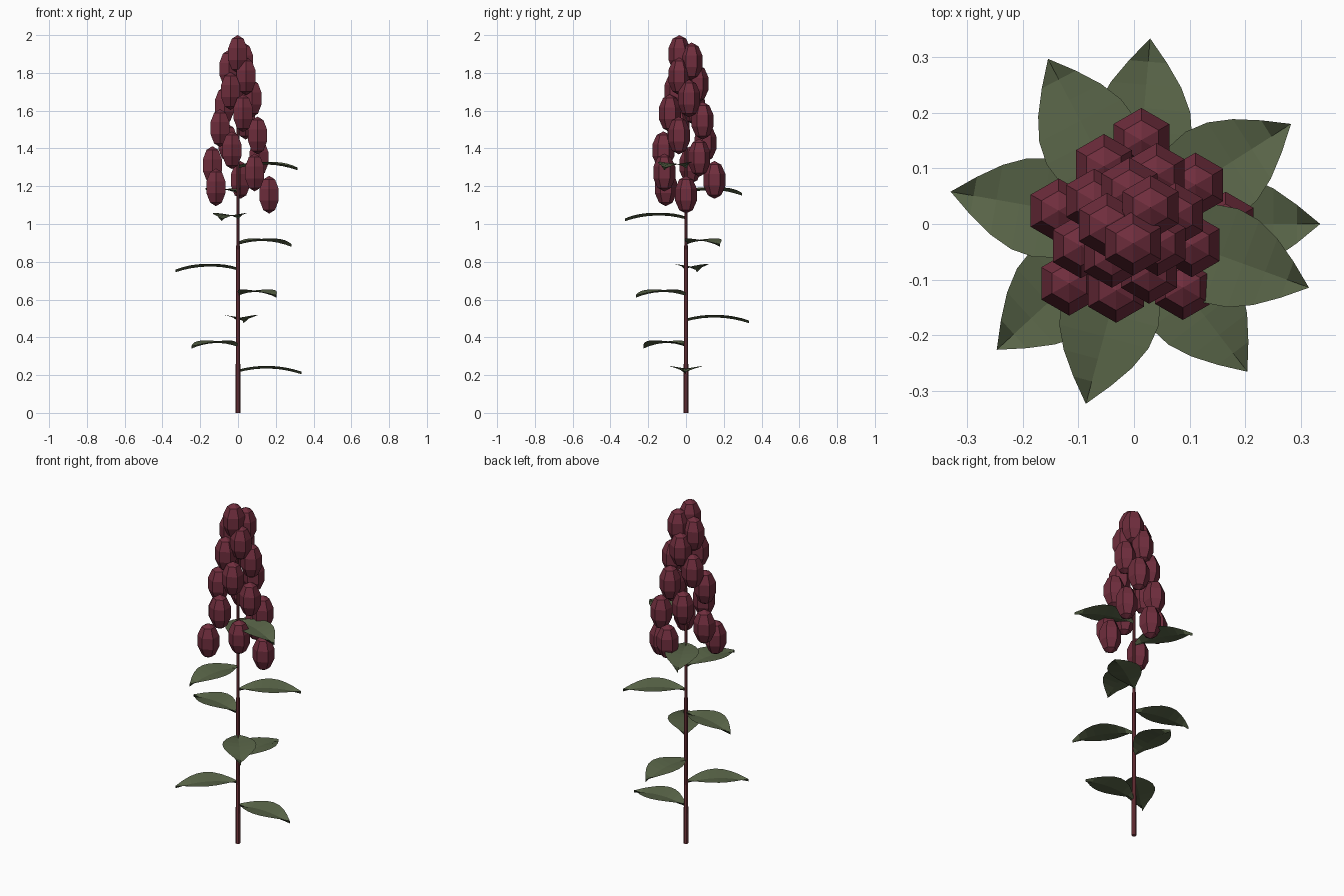
import bpy, bmesh, math
from mathutils import Matrix, Vector

cube = bpy.data.objects.get("Cube")
if cube:
    bpy.data.objects.remove(cube, do_unlink=True)

GOLDEN = math.radians(-137.5)


def material(name, rgb):
    mat = bpy.data.materials.new(name)
    mat.use_nodes = True
    mat.diffuse_color = (*rgb, 1)
    bsdf = mat.node_tree.nodes["Principled BSDF"]
    bsdf.inputs["Base Color"].default_value = (*rgb, 1)
    bsdf.inputs["Roughness"].default_value = 0.8
    return mat


def finish(bm, name, mat):
    mesh = bpy.data.meshes.new(name)
    bm.to_mesh(mesh)
    bm.free()
    mesh.materials.append(mat)
    obj = bpy.data.objects.new(name, mesh)
    bpy.context.collection.objects.link(obj)
    return obj


stem_red = material("stem red", (0.19, 0.04, 0.05))
bud_red = material("bud dark red", (0.16, 0.027, 0.047))
leaf_green = material("leaf green", (0.1, 0.13, 0.065))

# Tapered stem
STEM_TOP = 1.9
bm = bmesh.new()
bmesh.ops.create_cone(bm, cap_ends=True, segments=8, radius1=0.013, radius2=0.005,
                      depth=STEM_TOP, matrix=Matrix.Translation((0, 0, STEM_TOP / 2)))
finish(bm, "stem", stem_red)


# Arched leaf folded along its midrib, pointing along +x
def add_leaf(index):
    steps, length, half_width, lift = 8, 0.335, 0.09, 0.014
    bm = bmesh.new()
    rows = []
    for s in range(steps + 1):
        t = s / steps
        arch = 0.089 * t - 0.099 * t * t
        width = half_width * math.sin(math.pi * t)
        rows.append([bm.verts.new((length * t, side * width, arch + abs(side) * lift))
                     for side in (-1, 0, 1)])
    for a, b in zip(rows, rows[1:]):
        for k in range(2):
            bm.faces.new((a[k], b[k], b[k + 1], a[k + 1]))
    leaf = finish(bm, f"leaf_{index + 1}", leaf_green)
    leaf.location.z = 0.215 + 0.135 * index
    leaf.rotation_euler.z = GOLDEN * index


for i in range(9):
    add_leaf(i)

# Flower spike: long faceted buds spiralling up into a cone
BUDS = 20
for i in range(BUDS):
    t = i / (BUDS - 1)
    radius = 0.165 - 0.13 * t
    centre = Vector((radius * math.cos(GOLDEN * i), radius * math.sin(GOLDEN * i),
                     1.155 + 0.745 * t))
    bm = bmesh.new()
    bmesh.ops.create_uvsphere(bm, u_segments=6, v_segments=5, radius=1)
    bmesh.ops.scale(bm, vec=(0.061, 0.061, 0.1), verts=bm.verts)
    finish(bm, f"flower_bud_{i + 1}", bud_red).location = centre
